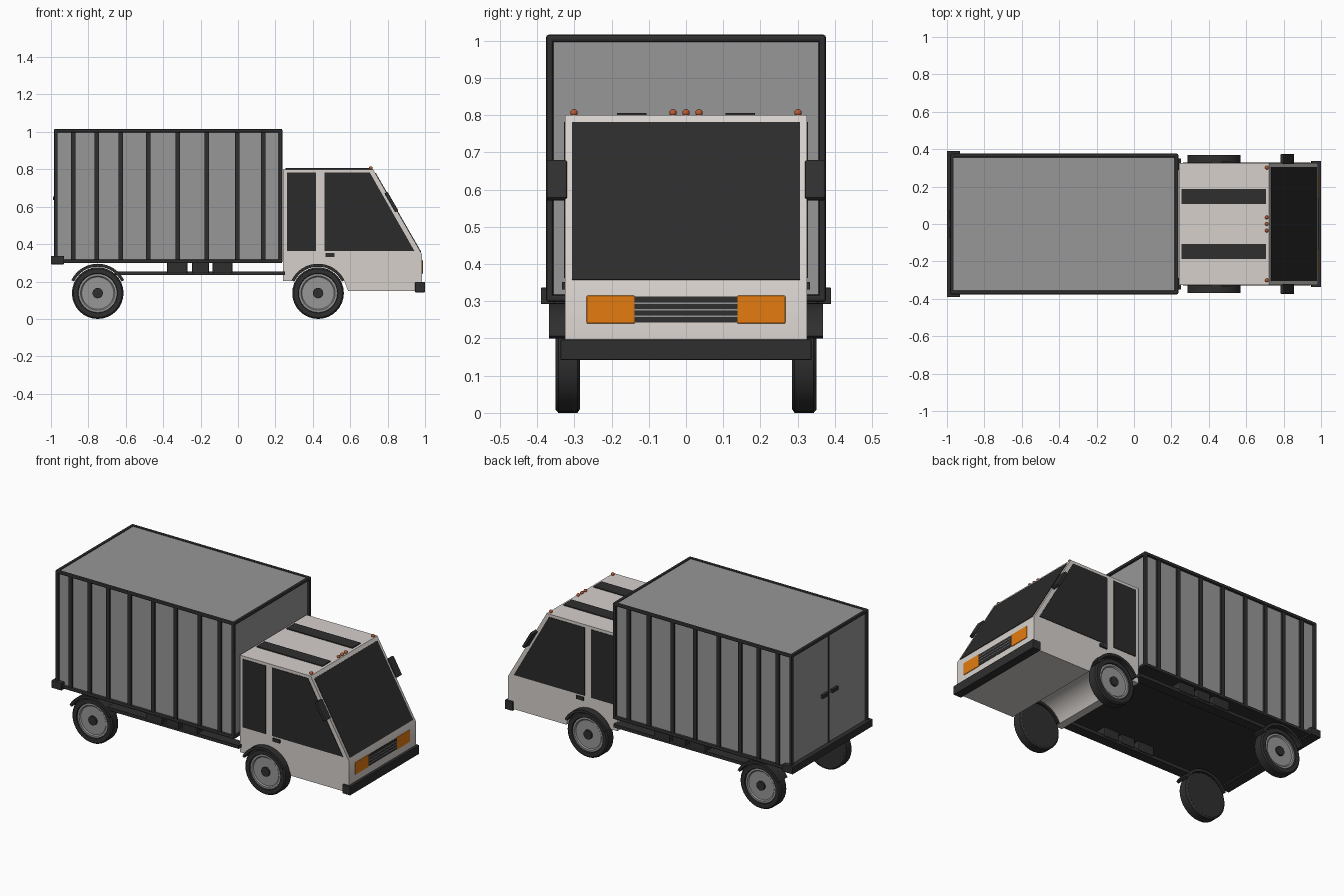
import bpy, bmesh
from math import sin, cos, pi, radians

if "Cube" in bpy.data.objects:
    bpy.data.objects.remove(bpy.data.objects["Cube"])


def material(name, rgb):
    m = bpy.data.materials.new(name)
    m.diffuse_color = (*rgb, 1)
    m.use_nodes = True
    m.node_tree.nodes["Principled BSDF"].inputs["Base Color"].default_value = m.diffuse_color
    return m


DARK = material("dark_trim", (0.028, 0.028, 0.028))
GLASS = material("dark_glass", (0.024, 0.024, 0.024))
GREY = material("panel_grey", (0.31, 0.31, 0.31))
PAINT = material("cab_paint", (0.67, 0.63, 0.60))
ORANGE = material("headlight_orange", (0.78, 0.20, 0.005))
AMBER = material("marker_amber", (0.50, 0.10, 0.03))


def finish(name, bm, mat, bevel=0, smooth=False):
    bmesh.ops.recalc_face_normals(bm, faces=bm.faces)
    me = bpy.data.meshes.new(name)
    bm.to_mesh(me)
    bm.free()
    ob = bpy.data.objects.new(name, me)
    bpy.context.collection.objects.link(ob)
    me.materials.append(mat)
    if bevel:
        mod = ob.modifiers.new("bevel", 'BEVEL')
        mod.width, mod.segments = bevel, 2
    if smooth:
        bpy.ops.object.select_all(action='DESELECT')
        ob.select_set(True)
        bpy.context.view_layer.objects.active = ob
        bpy.ops.object.shade_smooth_by_angle(angle=radians(35))
    return ob


def prism(name, pts, y0, y1, mat, bevel=0, smooth=False):
    """Side profile (x, z) extruded from y0 to y1."""
    bm = bmesh.new()
    f = bm.faces.new([bm.verts.new((x, y0, z)) for x, z in pts])
    ext = bmesh.ops.extrude_face_region(bm, geom=[f])['geom']
    bmesh.ops.translate(bm, vec=(0, y1 - y0, 0),
                        verts=[v for v in ext if isinstance(v, bmesh.types.BMVert)])
    return finish(name, bm, mat, bevel, smooth)


def box(name, x, y, z, mat, bevel=0):
    return prism(name, [(x[0], z[0]), (x[1], z[0]), (x[1], z[1]), (x[0], z[1])],
                 y[0], y[1], mat, bevel)


def lathe(name, profile, cx, cz, side, mat, steps=32):
    """(radius, y) profile spun round the axle line."""
    bm = bmesh.new()
    vs = [bm.verts.new((cx + r, side * y, cz)) for r, y in profile]
    es = [bm.edges.new(p) for p in zip(vs, vs[1:])]
    bmesh.ops.spin(bm, geom=vs + es, cent=(cx, 0, cz), axis=(0, 1, 0),
                   angle=2 * pi, steps=steps, use_duplicate=False)
    bmesh.ops.remove_doubles(bm, verts=bm.verts, dist=1e-4)
    return finish(name, bm, mat, smooth=True)


def arc(cx, cz, r, a0, a1, n=16):
    return [(cx + r * cos(radians(a0 + (a1 - a0) * i / n)),
             cz + r * sin(radians(a0 + (a1 - a0) * i / n))) for i in range(n + 1)]


# Cargo box: grey panels inside a dark edge frame
X0, X1, W, Z0, Z1, T = -0.984, 0.237, 0.376, 0.298, 1.016, 0.02
box("cargo_body", (X0 + .012, X1 - .012), (-.362, .362), (.31, Z1 - .006), GREY)
box("cargo_floor", (X0 + .01, X1 - .01), (-.366, .366), (Z0 + .003, Z0 + .02), DARK)
for x in ((X0, X0 + T), (X1 - T, X1)):
    for s in (-1, 1):
        box("cargo_corner_post", x, (s * (W - T), s * W), (Z0, Z1), DARK, .007)
    for z in ((Z0, Z0 + T), (Z1 - T, Z1)):
        box("cargo_cross_rail", x, (-W, W), z, DARK, .007)
for s in (-1, 1):
    for z in ((Z0, Z0 + T), (Z1 - T, Z1)):
        box("cargo_long_rail", (X0, X1), (s * (W - T), s * W), z, DARK, .007)
    for rx in (-.882, -.754, -.626, -.481, -.321, -.166, -.005, .134):
        box("cargo_rib", (rx - .012, rx + .012), (s * .355, s * .372),
            (Z0 + .01, Z1 - .01), DARK)

# Rear door seam and handles
box("door_seam", (X0 + .008, X0 + .02), (-.004, .004), (.31, 1.0), DARK)
for s in (-1, 1):
    box("rear_door_handle", (X0 - .004, X0 + .02), (s * .02, s * .075), (.635, .655), DARK)

# Chassis rails and side units under the box
for s in (-1, 1):
    box("chassis_rail", (-.66, .25), (s * .29, s * .35), (.234, .254), DARK)
    for x in ((-.38, -.27), (-.245, -.155), (-.135, -.03)):
        box("chassis_unit", x, (s * .285, s * .355), (.245, .305), DARK, .006)

# Bumpers
box("rear_bumper", (-1, -.93), (-.39, .39), (.292, .337), DARK, .003)
box("front_bumper", (.947, 1), (-.337, .337), (.142, .197), DARK, .003)

# Cab with a wheel arch running through it
WX, WZ, R = .428, .138, .138
cab = [(.24, .203)] + arc(WX, WZ, .155, 155, 25) + [
    (.588, .15), (.984, .15), (.984, .345), (.722, .80), (.24, .80)]
prism("cab_body", cab, -.325, .325, PAINT, smooth=True)

# Cab side windows and handles
for s in (-1, 1):
    prism("rear_side_window", [(.262, .362), (.418, .362), (.418, .782), (.262, .782)],
          s * .32, s * .328, GLASS)
    prism("front_side_window", [(.462, .362), (.944, .362), (.705, .782), (.462, .782)],
          s * .32, s * .328, GLASS)
    box("cab_door_handle", (.467, .517), (s * .32, s * .333), (.332, .352), DARK)


# Windscreen and mirrors follow the sloping nose
def slope_slab(z0, z1, lo, hi):
    nx, nz = .867, .499
    at = lambda z, d: (.722 + (.80 - z) * .5758 + nx * d, z + nz * d)
    return [at(z0, lo), at(z0, hi), at(z1, hi), at(z1, lo)]


prism("windscreen", slope_slab(.357, .78, -.006, .003), -.306, .306, GLASS)
for s in (-1, 1):
    prism("side_mirror", slope_slab(.575, .677, -.012, .007), s * .32, s * .374, DARK, .004)

# Roof strips and marker lights
for s in (-1, 1):
    box("roof_strip", (.255, .706), (s * .106, s * .186), (.795, .806), DARK)
for y in (-.301, -.035, 0, .035, .301):
    bm = bmesh.new()
    bmesh.ops.create_uvsphere(bm, u_segments=12, v_segments=8, radius=.01)
    bmesh.ops.translate(bm, verts=bm.verts, vec=(.71, y, .806))
    finish("roof_marker_light", bm, AMBER, smooth=True)

# Grille and headlights
box("grille", (.975, .986), (-.14, .14), (.243, .313), DARK)
for z in (.258, .275, .292):
    box("grille_slat", (.98, .989), (-.138, .138), (z, z + .004), GREY)
for s in (-1, 1):
    box("headlight", (.975, .988), (s * .138, s * .267), (.24, .315), ORANGE, .003)

# Wheels and fenders
tyre = [(0, .285), (.128, .285), (R, .292), (R, .343), (.13, .35), (.106, .35), (.1, .336)]
rim = [(.103, .33), (.103, .343), (.092, .343), (.086, .337), (0, .337)]
hub = [(.028, .33), (.028, .347), (0, .347)]
for cx in (-.75, WX):
    for s in (-1, 1):
        lathe("tyre", tyre, cx, WZ, s, DARK)
        lathe("wheel_rim", rim, cx, WZ, s, GREY)
        lathe("wheel_hub", hub, cx, WZ, s, DARK, 16)
        prism("fender", arc(cx, WZ, .157, 26, 154) + arc(cx, WZ, .141, 154, 26),
              s * .285, s * .368, DARK, smooth=True)
